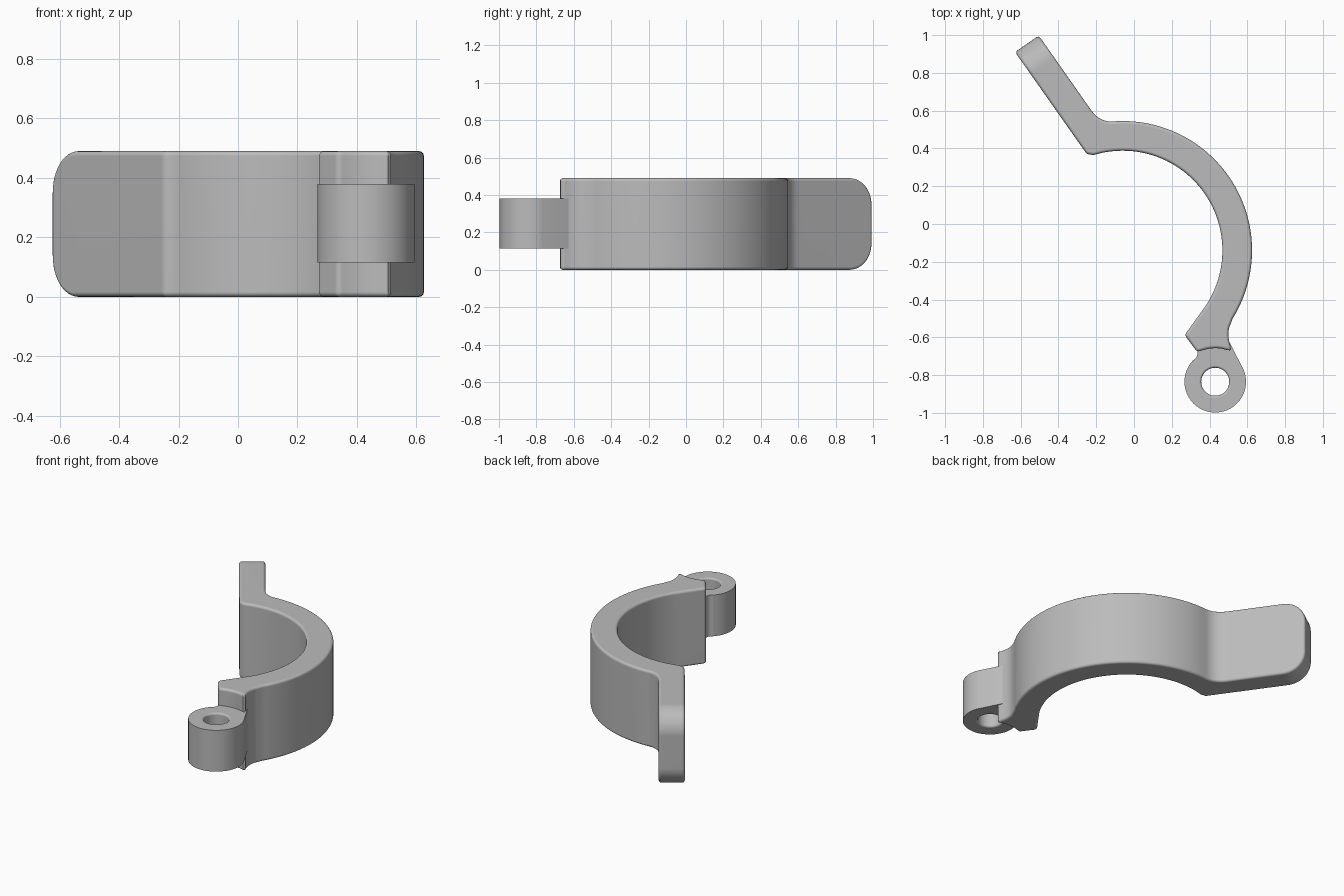
import bpy, bmesh
from math import cos, sin, pi, radians
from mathutils import Vector, Matrix

cube = bpy.data.objects.get("Cube")
if cube:
    bpy.data.objects.remove(cube)

grey = bpy.data.materials.new("plain grey")
grey.use_nodes = True
colour = (0.5, 0.5, 0.5, 1)
grey.diffuse_color = colour
grey.node_tree.nodes["Principled BSDF"].inputs["Base Color"].default_value = colour

HEIGHT = 0.49
CENTRE = Vector((-0.06, -0.14))
HINGE = Vector((0.43, -0.835))


def arc(centre, radius, start, end, steps):
    angles = [radians(start + (end - start) * i / steps) for i in range(steps + 1)]
    return [centre + Vector((cos(a), sin(a))) * radius for a in angles]


def bezier(a, b, c, steps=8):
    a, b, c = Vector(a), Vector(b), Vector(c)
    ts = [i / steps for i in range(steps + 1)]
    return [a * (1 - t) ** 2 + b * 2 * t * (1 - t) + c * t * t for t in ts]


def make_object(name, bm):
    bmesh.ops.recalc_face_normals(bm, faces=bm.faces)
    mesh = bpy.data.meshes.new(name)
    bm.to_mesh(mesh)
    bm.free()
    mesh.materials.append(grey)
    obj = bpy.data.objects.new(name, mesh)
    bpy.context.collection.objects.link(obj)
    return obj


def extrude_profile(points, bottom, top):
    bm = bmesh.new()
    face = bm.faces.new([bm.verts.new((p[0], p[1], bottom)) for p in points])
    result = bmesh.ops.extrude_face_region(bm, geom=[face])
    verts = [g for g in result["geom"] if isinstance(g, bmesh.types.BMVert)]
    bmesh.ops.translate(bm, verts=verts, vec=(0, 0, top - bottom))
    bmesh.ops.remove_doubles(bm, verts=bm.verts, dist=0.0005)
    return bm


def flared_cutter(name, radius, half_length, half_depth, flare, matrix):
    """Round or slotted plug whose two ends widen into a rounded rim."""
    quarter = [i * pi / 8 for i in range(5)]
    end = [(half_depth - flare * (1 - sin(a)), radius + flare * (1 - cos(a))) for a in quarter]
    end.append((half_depth + 0.02, radius + flare))
    rings = [(-d, r) for d, r in reversed(end)] + end
    bm = bmesh.new()
    loops = []
    for depth, r in rings:
        outline = (arc(Vector((half_length, 0)), r, -90, 90, 24)
                   + arc(Vector((-half_length, 0)), r, 90, 270, 24))
        loops.append([bm.verts.new((p.x, p.y, depth)) for p in outline])
    for low, high in zip(loops, loops[1:]):
        for i in range(len(low)):
            j = (i + 1) % len(low)
            bm.faces.new((low[i], low[j], high[j], high[i]))
    bm.faces.new(loops[0])
    bm.faces.new(loops[-1])
    bmesh.ops.remove_doubles(bm, verts=bm.verts, dist=0.0001)
    bm.transform(matrix)
    cutter = make_object(name, bm)
    cutter.hide_render = True
    cutter.hide_viewport = True
    return cutter


def finish(obj, cutter, bevel=0):
    bpy.ops.object.select_all(action="DESELECT")
    bpy.context.view_layer.objects.active = obj
    obj.select_set(True)
    if bevel:
        mod = obj.modifiers.new("rounded edges", "BEVEL")
        mod.width = bevel
        mod.segments = 4
        mod.angle_limit = radians(35)
        mod.use_clamp_overlap = False
        bpy.ops.object.modifier_apply(modifier=mod.name)
    mod = obj.modifiers.new("hole", "BOOLEAN")
    mod.object = cutter
    mod.solver = "EXACT"
    bpy.ops.object.modifier_apply(modifier=mod.name)
    bpy.data.objects.remove(cutter)
    bpy.ops.object.shade_smooth_by_angle(angle=radians(35))
    obj.modifiers.new("even shading", "WEIGHTED_NORMAL").keep_sharp = True


# Clamp half: curved band, slanted flange and thick end by the hinge
root = Vector((-0.25, 0.37))
along = Vector((-0.575, 0.818)).normalized()
across = Vector((along.y, -along.x))
tip_inner = root + along * 0.66
tip_outer = tip_inner + across * 0.153

profile = [root, tip_inner, tip_outer]
profile += bezier((-0.225, 0.6), (-0.178, 0.533), (-0.095, 0.544))
profile += arc(CENTRE, 0.685, 90, -32, 60)
profile += bezier((0.515, -0.522), (0.485, -0.575), (0.515, -0.66))
profile += bezier((0.505, -0.672), (0.43, -0.64), (0.335, -0.678))
profile += [Vector((0.268, -0.588))]
profile += arc(CENTRE, 0.528, -35, 107, 60)
bm = extrude_profile(profile, 0, HEIGHT)

# Large round corners at the flange tip
corner_edges = [e for e in bm.edges
                if all((v.co.xy - root).dot(along) > 0.62 for v in e.verts)
                and abs(e.verts[0].co.z - e.verts[1].co.z) < 0.01]
bmesh.ops.bevel(bm, geom=corner_edges, offset=0.14, offset_type="OFFSET",
                segments=12, profile=0.5, affect="EDGES")
clamp = make_object("clamp_band", bm)

# Slot through the flange
mid = root + along * 0.393 + across * 0.0765
frame = Matrix((along.to_3d(), (0, 0, 1), across.to_3d())).transposed().to_4x4()
frame.translation = (mid.x, mid.y, HEIGHT / 2)
slot = flared_cutter("slot_cutter", 0.07, 0.058, 0.0765, 0.014, frame)
finish(clamp, slot, 0.016)

# Hinge knuckle with its neck
profile = [Vector((0.35, -0.62)), Vector((0.335, -0.66))]
profile += bezier((0.335, -0.685), (0.337, -0.708), (0.312, -0.722), 6)
profile += arc(HINGE, 0.163, 136, 384, 64)
profile += [Vector((0.508, -0.63)), Vector((0.48, -0.6))]
knuckle = make_object("hinge_knuckle", extrude_profile(profile, 0.115, 0.38))
pin_hole = flared_cutter("pin_cutter", 0.074, 0, 0.1325, 0.012,
                         Matrix.Translation((HINGE.x, HINGE.y, 0.2475)))
finish(knuckle, pin_hole)
